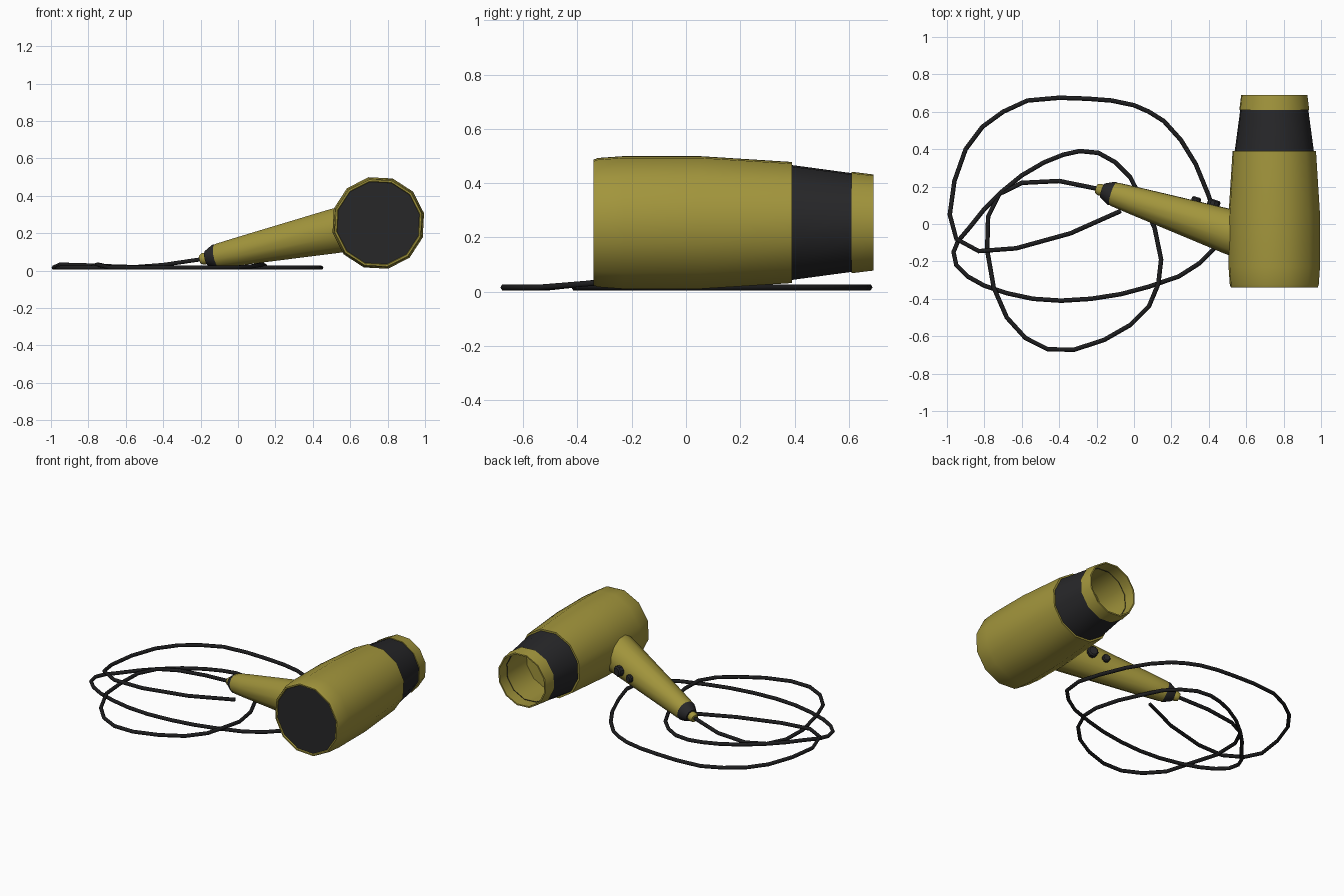
import bpy, math
from mathutils import Vector

if "Cube" in bpy.data.objects:
    bpy.data.objects.remove(bpy.data.objects["Cube"])


def material(name, color):
    m = bpy.data.materials.new(name)
    m.diffuse_color = (*color, 1)
    m.use_nodes = True
    m.node_tree.nodes["Principled BSDF"].inputs["Base Color"].default_value = m.diffuse_color
    return m


OLIVE = material("olive", (0.36, 0.30, 0.045))
BLACK = material("black", (0.02, 0.02, 0.022))
CORD = material("cord_black", (0.012, 0.012, 0.013))


def lathe(name, origin, axis, profile, mat, sides=12, offset=12, angle=35):
    """Spin (distance, radius) pairs around an axis; radius 0 closes an end."""
    d = Vector(axis).normalized()
    u = Vector((d.y, -d.x, 0)).normalized()
    v = u.cross(d)
    verts, rings, faces = [], [], []
    for t, r in profile:
        c = Vector(origin) + d * t
        start = len(verts)
        n = sides if r > 0 else 1
        for i in range(n):
            a = math.radians(offset) + math.tau * i / sides
            verts.append(c + (u * math.cos(a) + v * math.sin(a)) * r)
        rings.append([start + i % n for i in range(sides)])
    for a, b in zip(rings, rings[1:]):
        for i in range(sides):
            j = (i + 1) % sides
            f = list(dict.fromkeys((a[i], b[i], b[j], a[j])))
            faces.append(f)
    me = bpy.data.meshes.new(name)
    me.from_pydata(verts, [], faces)
    me.materials.append(mat)
    ob = bpy.data.objects.new(name, me)
    bpy.context.collection.objects.link(ob)
    bpy.context.view_layer.objects.active = ob
    ob.select_set(True)
    bpy.ops.object.shade_smooth_by_angle(angle=math.radians(angle))
    ob.select_set(False)
    return ob


# Barrel, rear grille and nozzle share one axis along y
C, Y = (0.75, 0, 0.255), (0, 1, 0)
lathe("barrel", C, Y, [(-0.325, 0.222), (-0.34, 0.228), (-0.34, 0.237), (-0.325, 0.243),
                       (-0.23, 0.25), (0.05, 0.25), (0.39, 0.228), (0.39, 0.20)], OLIVE)
lathe("rear_grille", C, Y, [(-0.332, 0), (-0.332, 0.225), (-0.31, 0.225)], BLACK)
lathe("nozzle_band", C, Y, [(0.385, 0.217), (0.61, 0.186), (0.61, 0.17)], BLACK)
lathe("nozzle_ring", C, Y, [(0.61, 0.17), (0.61, 0.191), (0.69, 0.181), (0.69, 0.172),
                            (0.39, 0.18), (0.39, 0)], OLIVE)

# Tapered handle with collar and cord tip
TIP, AXIS = Vector((-0.20, 0.19, 0.06)), Vector((0.932, -0.302, 0.197)).normalized()
lathe("handle", TIP, AXIS, [(0.08, 0), (0.08, 0.06), (0.107, 0.067), (0.215, 0.077),
                            (0.762, 0.122), (0.86, 0.128)], OLIVE)
lathe("handle_collar", TIP, AXIS, [(0.035, 0), (0.035, 0.040), (0.085, 0.066), (0.095, 0.066)], BLACK)
lathe("cord_tip", TIP, AXIS, [(0, 0), (0, 0.025), (0.018, 0.033), (0.04, 0.030)], OLIVE)

# Buttons on the back side of the handle
OUT = Vector((0.308, 0.951, 0))
for label, t, reach, r in (("large", 0.633, 0.138, 0.035), ("small", 0.536, 0.122, 0.026)):
    lathe(label + "_button", TIP + AXIS * t, OUT,
          [(reach - 0.05, r), (reach - 0.008, r), (reach, r * 0.75), (reach, 0)], BLACK, sides=10)

# Loosely coiled cord, lifted where it crosses itself
path = [(-.19, .187), (-.40, .23), (-.60, .22), (-.72, .16), (-.78, .04), (-.785, -.14),
        (-.75, -.34), (-.68, -.50), (-.58, -.61), (-.46, -.67), (-.32, -.672), (-.16, -.62),
        (-.02, -.54), (.08, -.44), (.13, -.32), (.145, -.19), (.11, -.02), (.04, .13),
        (-.02, .25), (-.10, .33), (-.19, .38), (-.29, .39), (-.38, .37), (-.48, .33),
        (-.60, .26), (-.71, .17), (-.80, .08), (-.88, -.02), (-.94, -.09), (-.965, -.15),
        (-.95, -.22), (-.89, -.28), (-.80, -.33), (-.68, -.37), (-.54, -.40), (-.39, -.41),
        (-.23, -.40), (-.07, -.375), (.08, -.335), (.24, -.28), (.35, -.21), (.43, -.13),
        (.445, .0), (.40, .15), (.33, .32), (.25, .45), (.16, .55), (.08, .60), (0, .635),
        (-.12, .66), (-.25, .67), (-.40, .675), (-.57, .66), (-.70, .60), (-.81, .52),
        (-.90, .40), (-.96, .23), (-.985, .05), (-.95, -.08), (-.83, -.145), (-.63, -.13),
        (-.34, -.05), (-.07, .07)]
lift = {0: .062, 1: .031, 6: .033, 13: .024, 14: .034, 15: .024, 58: .033, 59: .03, 60: .022}
cu = bpy.data.curves.new("cord", 'CURVE')
cu.dimensions = '3D'
cu.bevel_depth = 0.012
cu.bevel_resolution = 1
cu.use_fill_caps = True
cu.materials.append(CORD)
sp = cu.splines.new('POLY')
sp.points.add(len(path) - 1)
for i, (x, y) in enumerate(path):
    sp.points[i].co = (x, y, lift.get(i, 0.016), 1)
cord = bpy.data.objects.new("cord", cu)
bpy.context.collection.objects.link(cord)
